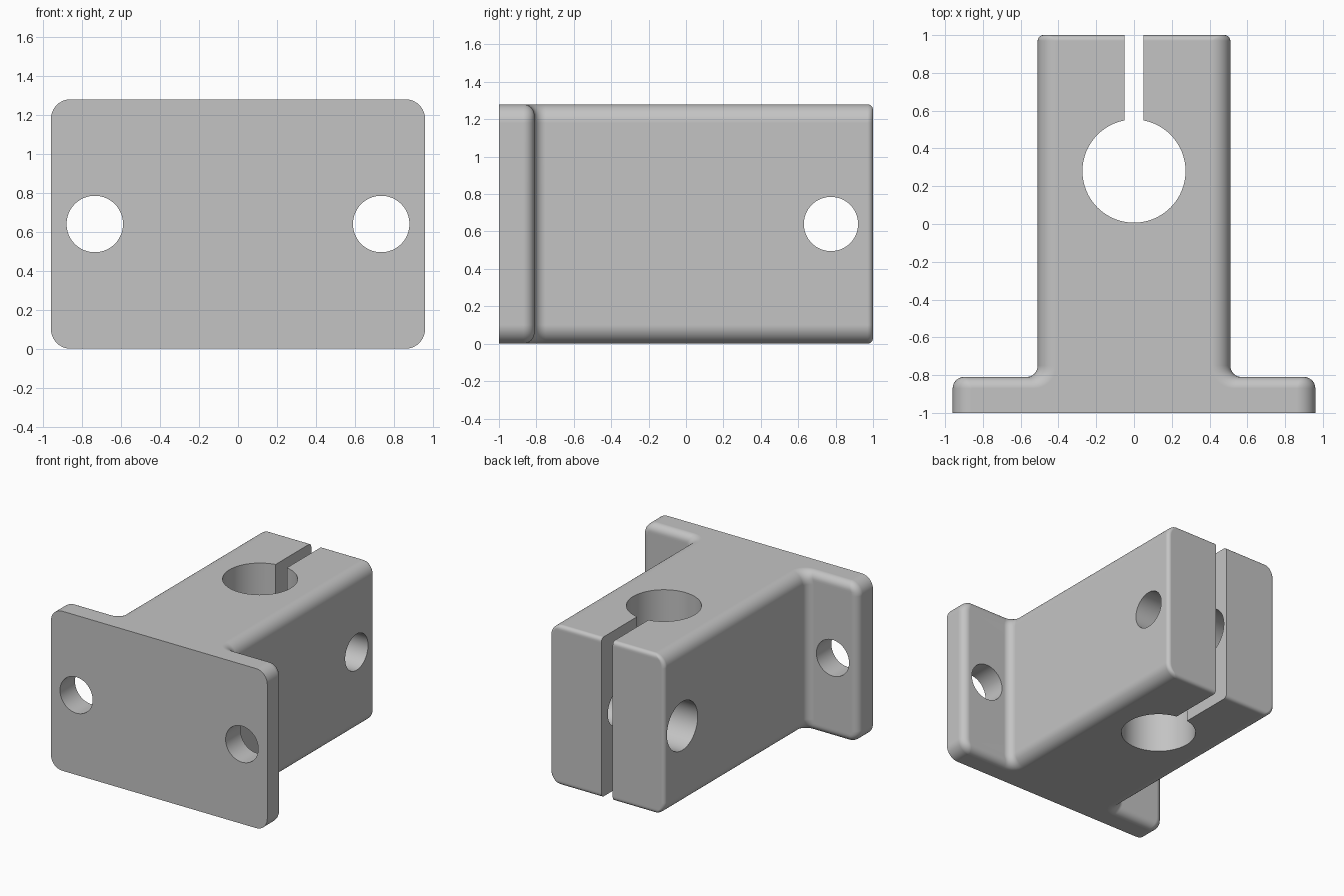
import bpy, bmesh
from math import sin, cos, pi, radians, sqrt
from mathutils import Matrix

cube = bpy.data.objects.get("Cube")
if cube:
    bpy.data.objects.remove(cube, do_unlink=True)

HEIGHT, MID = 1.28, 0.64
SIDE_R, BACK_R, END_R = 0.1, 0.06, 0.03   # rim roundings
FLANGE_X, FLANGE_Y, BODY_X = 0.96, -0.81, 0.51

steel = bpy.data.materials.new("Plain grey")
steel.use_nodes = True
grey = (0.55, 0.55, 0.55, 1)
steel.diffuse_color = grey
steel.node_tree.nodes["Principled BSDF"].inputs["Base Color"].default_value = grey


def make_object(name, bm):
    bmesh.ops.recalc_face_normals(bm, faces=bm.faces)
    mesh = bpy.data.meshes.new(name)
    bm.to_mesh(mesh)
    bm.free()
    mesh.materials.append(steel)
    obj = bpy.data.objects.new(name, mesh)
    bpy.context.collection.objects.link(obj)
    return obj


def arc(cx, cy, r, start, end, steps=8):
    angles = [radians(start + (end - start) * i / steps) for i in range(steps + 1)]
    return [(cx + r * cos(a), cy + r * sin(a)) for a in angles]


def inset(depth, r):
    """Distance a rounded rim has pulled in at this depth below the cap."""
    return r - sqrt(r * r - (r - depth) ** 2) if depth < r else 0.0


def plan(depth):
    """T-shaped plan outline at a given depth below the nearest cap."""
    d, f, e = (inset(depth, r) for r in (SIDE_R, BACK_R, END_R))
    corner = max(BACK_R - f, 0.002)
    fillet = 0.06 + f
    tip = max(END_R - e, 0.002)
    half = [(FLANGE_X - d, -1)]
    half += arc(FLANGE_X - d - corner, FLANGE_Y - f - corner, corner, 0, 90)
    half += arc(BODY_X - d + fillet, FLANGE_Y - f + fillet, fillet, 270, 180)
    half += arc(BODY_X - d - tip, 1 - e - tip, tip, 0, 90)
    return half + [(-x, y) for x, y in reversed(half)]


# Bracket body: plan outlines stacked through the rounded rims
steps = 10
depths = [SIDE_R * (1 - cos(pi / 2 * i / steps)) for i in range(steps + 1)]
levels = [(z, z) for z in depths] + [(HEIGHT - z, z) for z in reversed(depths)]
bm = bmesh.new()
rings = [[bm.verts.new((x, y, z)) for x, y in plan(depth)] for z, depth in levels]
for low, high in zip(rings, rings[1:]):
    for i in range(len(low)):
        j = (i + 1) % len(low)
        bm.faces.new((low[i], low[j], high[j], high[i]))
bm.faces.new(rings[0])
bm.faces.new(rings[-1])
bracket = make_object("clamp_bracket", bm)


def cylinder(name, centre, r, length, axis):
    bm = bmesh.new()
    turn = {"X": Matrix.Rotation(pi / 2, 4, "Y"),
            "Y": Matrix.Rotation(pi / 2, 4, "X"), "Z": Matrix()}[axis]
    bmesh.ops.create_cone(bm, cap_ends=True, segments=64, radius1=r, radius2=r,
                          depth=length, matrix=Matrix.Translation(centre) @ turn)
    return make_object(name, bm)


# Shaft bore, mounting holes, clamp screw holes and clamp slot
cutters = [cylinder("shaft_bore", (0, 0.28, MID), 0.273, 2, "Z")]
for side in (-1, 1):
    cutters.append(cylinder("mounting_hole", (side * 0.735, -0.9, MID), 0.145, 0.5, "Y"))
cutters.append(cylinder("threaded_hole", (0.4, 0.775, MID), 0.145, 0.8, "X"))
cutters.append(cylinder("clearance_hole", (-0.4, 0.775, MID), 0.195, 0.8, "X"))
bm = bmesh.new()
bmesh.ops.create_cube(bm, size=1, matrix=Matrix.Translation((0, 0.78, MID))
                      @ Matrix.Diagonal((0.1, 1, 2, 1)))
cutters.append(make_object("clamp_slot", bm))

bpy.ops.object.select_all(action="DESELECT")
bracket.select_set(True)
bpy.context.view_layer.objects.active = bracket
for cutter in cutters:
    cutter.hide_render = True
    cut = bracket.modifiers.new("cut", "BOOLEAN")
    cut.operation = "DIFFERENCE"
    cut.solver = "EXACT"
    cut.object = cutter
    bpy.ops.object.modifier_apply(modifier=cut.name)
    bpy.data.objects.remove(cutter, do_unlink=True)

# Smooth rims with crisp hole edges
bpy.ops.object.shade_smooth_by_angle(angle=radians(30))
weighted = bracket.modifiers.new("weighted_normals", "WEIGHTED_NORMAL")
weighted.keep_sharp = True
